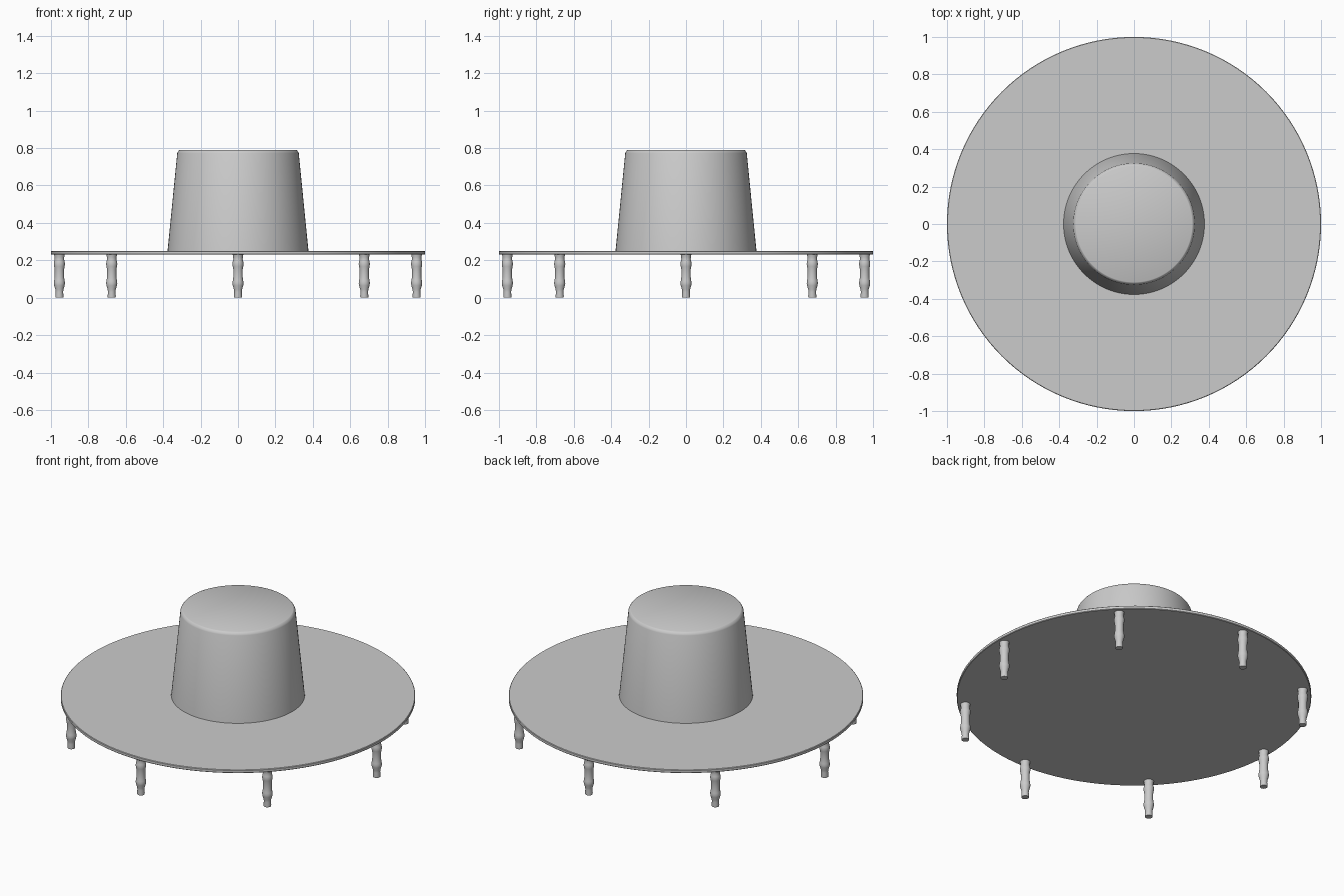
import bpy, bmesh, math

if "Cube" in bpy.data.objects:
    bpy.data.objects.remove(bpy.data.objects["Cube"])


def lathe(name, profile, sides, location=(0, 0, 0), angle=30):
    """Revolve (radius, z) points around z, capping both ends."""
    bm = bmesh.new()
    rings = [[bm.verts.new((r * math.cos(2 * math.pi * i / sides),
                            r * math.sin(2 * math.pi * i / sides), z))
              for i in range(sides)] for r, z in profile]
    for low, high in zip(rings, rings[1:]):
        for i in range(sides):
            j = (i + 1) % sides
            bm.faces.new((low[i], low[j], high[j], high[i]))
    bm.faces.new(rings[0][::-1])
    bm.faces.new(rings[-1])
    mesh = bpy.data.meshes.new(name)
    bm.to_mesh(mesh)
    bm.free()
    obj = bpy.data.objects.new(name, mesh)
    obj.location = location
    bpy.context.collection.objects.link(obj)
    bpy.ops.object.select_all(action='DESELECT')
    obj.select_set(True)
    bpy.context.view_layer.objects.active = obj
    bpy.ops.object.shade_smooth_by_angle(angle=math.radians(angle))
    return obj


# Thin round platform
lathe("platform", [(0.997, 0.23), (1.0, 0.233), (1.0, 0.247), (0.997, 0.25)], 128)

# Tapered central drum with a bevelled top rim
lathe("drum", [(0.377, 0.248), (0.325, 0.772), (0.322, 0.779),
               (0.315, 0.788), (0.311, 0.79)], 96)

# Eight turned legs around the edge
leg_profile = [(0.021, 0), (0.022, 0.008), (0.020, 0.03), (0.022, 0.045),
               (0.028, 0.065), (0.030, 0.078), (0.028, 0.09), (0.025, 0.11),
               (0.025, 0.15), (0.028, 0.167), (0.030, 0.18), (0.028, 0.193),
               (0.025, 0.205), (0.026, 0.218), (0.029, 0.232)]
for k in range(8):
    a = k * math.pi / 4
    lathe(f"leg_{k + 1}", leg_profile, 24,
          (0.955 * math.cos(a), 0.955 * math.sin(a), 0), 50)
